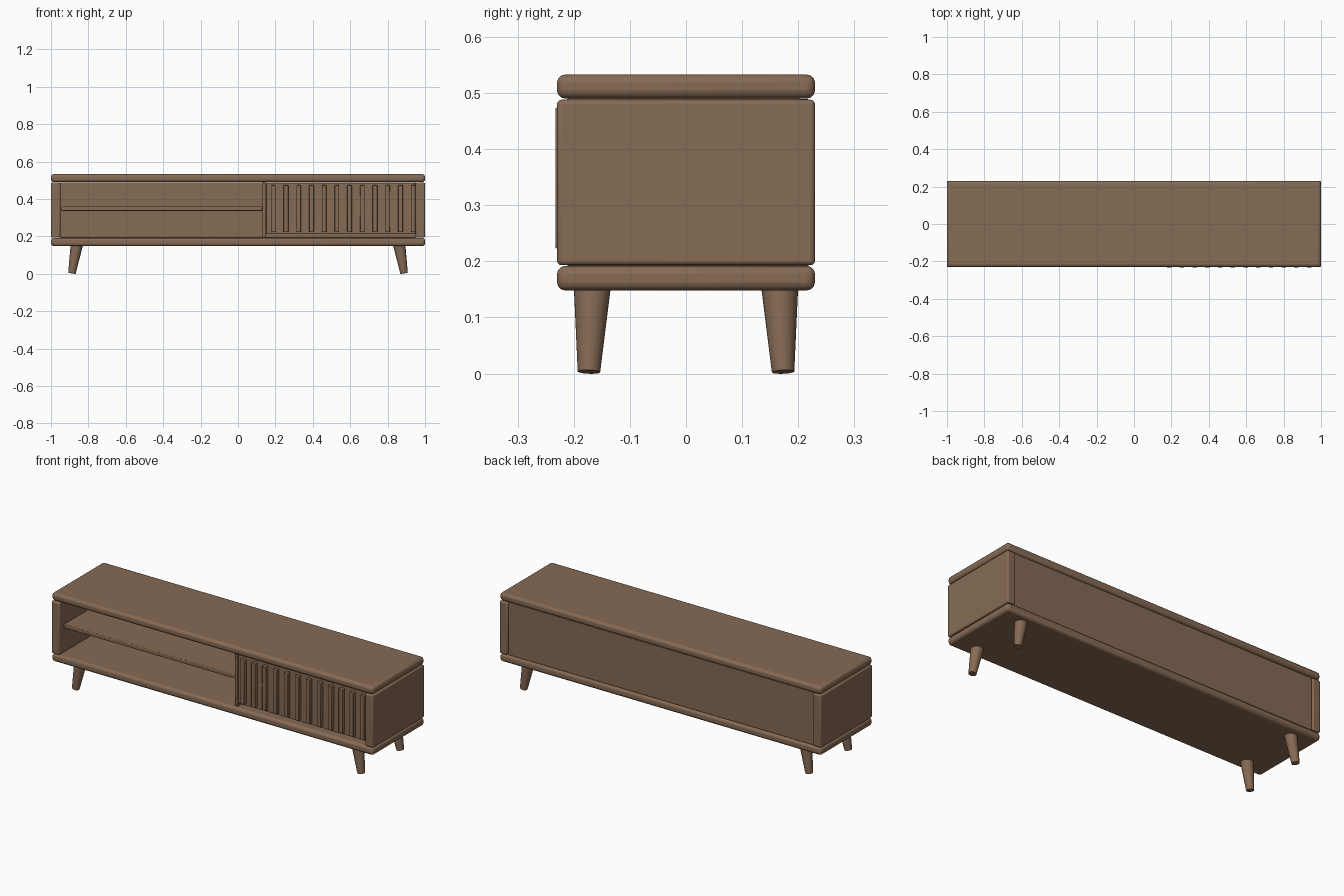
import bpy
import math
from mathutils import Vector

cube = bpy.data.objects.get("Cube")
if cube:
    bpy.data.objects.remove(cube, do_unlink=True)

wood = bpy.data.materials.new("walnut brown")
wood.use_nodes = True
WOOD_COLOUR = (0.24, 0.145, 0.09, 1)
wood.diffuse_color = WOOD_COLOUR
wood.node_tree.nodes["Principled BSDF"].inputs["Base Color"].default_value = WOOD_COLOUR


def finish(obj, name):
    obj.name = name
    obj.data.materials.append(wood)
    bpy.ops.object.shade_smooth_by_angle(angle=math.radians(35))
    return obj


def board(name, x, y, z, bevel=0.004, segments=2):
    """Rounded board given its (min, max) along each axis."""
    spans = (x, y, z)
    bpy.ops.mesh.primitive_cube_add(size=1, location=[sum(s) / 2 for s in spans])
    obj = bpy.context.object
    obj.scale = [s[1] - s[0] for s in spans]
    bpy.ops.object.transform_apply(location=False, rotation=False, scale=True)
    mod = obj.modifiers.new("rounded edges", "BEVEL")
    mod.width = bevel
    mod.segments = segments
    return finish(obj, name)


def leg(name, sx, sy):
    """Tapered round leg, splayed outwards."""
    top = Vector((sx * 0.862, sy * 0.167, 0.155))
    foot = Vector((sx * 0.888, sy * 0.173, 0.003))
    axis = top - foot
    bpy.ops.mesh.primitive_cone_add(vertices=32, radius1=0.02, radius2=0.033,
                                    depth=axis.length, location=(top + foot) / 2)
    obj = bpy.context.object
    obj.rotation_euler = axis.to_track_quat("Z", "Y").to_euler()
    return finish(obj, name)


DEPTH = (-0.23, 0.23)

# Carcass
board("top_board", (-1, 1), DEPTH, (0.49, 0.533), 0.015, 3)
board("bottom_board", (-1, 1), DEPTH, (0.148, 0.192), 0.015, 3)
board("left_side", (0.95, 1), DEPTH, (0.193, 0.488), 0.008, 3)
board("right_side", (-1, -0.95), DEPTH, (0.193, 0.488), 0.008, 3)
board("back_panel", (-0.951, 0.951), (0.2, 0.22), (0.192, 0.489), 0.003)

# Open compartment
board("divider", (0.13, 0.148), (-0.213, 0.205), (0.192, 0.49), 0.003)
board("shelf", (-0.945, 0.131), (-0.2, 0.202), (0.337, 0.36), 0.004)

# Slatted door
board("door_panel", (0.15, 0.948), (-0.213, -0.193), (0.212, 0.488), 0.003)
for i in range(12):
    x = 0.176 + i * 0.068
    board(f"door_slat_{i + 1}", (x, x + 0.025), (-0.233, -0.21), (0.223, 0.474), 0.003)

# Legs
for sx, side in ((1, "left"), (-1, "right")):
    for sy, end in ((-1, "front"), (1, "back")):
        leg(f"{end}_{side}_leg", sx, sy)
